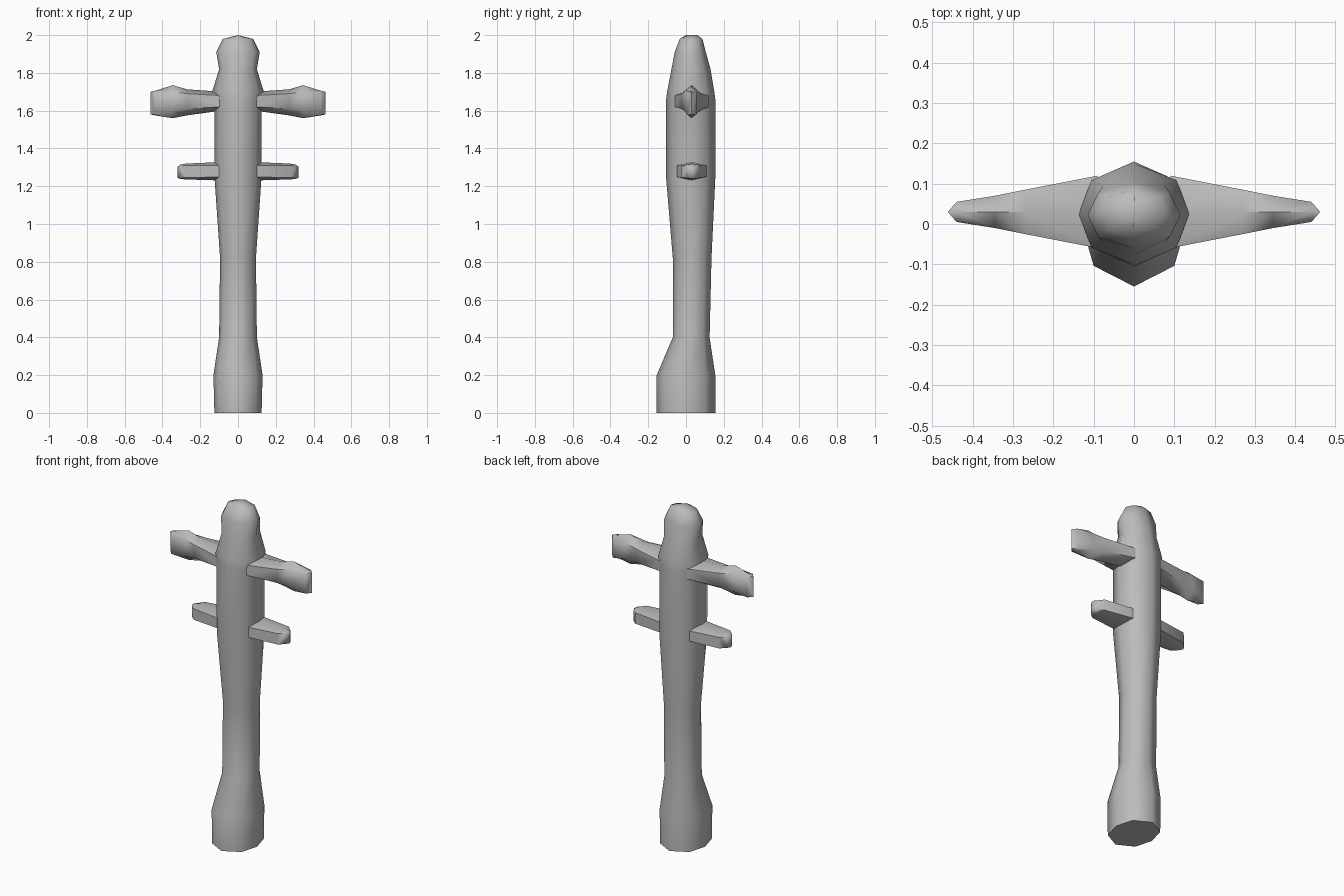
import bpy, bmesh, math

cube = bpy.data.objects.get("Cube")
if cube:
    bpy.data.objects.remove(cube)

MID_Y = 0.03

stone = bpy.data.materials.new("plain grey")
stone.use_nodes = True
stone.diffuse_color = (0.5, 0.5, 0.5, 1)
stone.node_tree.nodes["Principled BSDF"].inputs["Base Color"].default_value = (0.5, 0.5, 0.5, 1)


def loft(name, rings, cap_start=True):
    """Skin a list of equal-length point rings and cap the ends."""
    bm = bmesh.new()
    loops = [[bm.verts.new(p) for p in ring] for ring in rings]
    count = len(rings[0])
    for a, b in zip(loops, loops[1:]):
        for i in range(count):
            j = (i + 1) % count
            bm.faces.new((a[i], a[j], b[j], b[i]))
    if cap_start:
        bm.faces.new(loops[0][::-1])
    bm.faces.new(loops[-1])
    bmesh.ops.remove_doubles(bm, verts=bm.verts, dist=0.0005)
    bmesh.ops.recalc_face_normals(bm, faces=bm.faces)
    mesh = bpy.data.meshes.new(name)
    bm.to_mesh(mesh)
    bm.free()
    mesh.materials.append(stone)
    obj = bpy.data.objects.new(name, mesh)
    bpy.context.collection.objects.link(obj)
    bpy.ops.object.select_all(action='DESELECT')
    obj.select_set(True)
    bpy.context.view_layer.objects.active = obj
    bpy.ops.object.shade_smooth_by_angle(angle=math.radians(60))
    return obj


def octagon(z, hw, front, back):
    """Horizontal body section with a pointed front and back."""
    c, h = (front + back) / 2, (back - front) / 2
    return [(0, front, z), (0.77 * hw, c - 0.67 * h, z), (hw, c, z),
            (0.77 * hw, c + 0.67 * h, z), (0, back, z),
            (-0.77 * hw, c + 0.67 * h, z), (-hw, c, z),
            (-0.77 * hw, c - 0.67 * h, z)]


def hexagon(x, hy, bottom, low, high, top):
    """Arm section with upright sides and a ridge above and below."""
    return [(x, MID_Y, bottom), (x, MID_Y - hy, low), (x, MID_Y - hy, high),
            (x, MID_Y, top), (x, MID_Y + hy, high), (x, MID_Y + hy, low)]


# Body from flared foot to head: height, half width, front, back
body = [(0, 0.125, -0.155, 0.155), (0.2, 0.13, -0.155, 0.155),
        (0.4, 0.1, -0.07, 0.125), (0.82, 0.095, -0.07, 0.135),
        (1.24, 0.124, -0.105, 0.155), (1.66, 0.125, -0.105, 0.155),
        (1.7, 0.137, -0.1, 0.15), (1.82, 0.1, -0.077, 0.13),
        (1.91, 0.115, -0.06, 0.105), (1.98, 0.08, -0.033, 0.087),
        (2.0, 0.0, 0.0, 0.06)]
loft("body", [octagon(*r) for r in body])

# Arms: distance, half depth, bottom, low side, high side, top
upper_arm = [(0.09, 0.09, 1.60, 1.62, 1.68, 1.70),
             (0.27, 0.055, 1.575, 1.61, 1.69, 1.713),
             (0.345, 0.04, 1.56, 1.6, 1.7, 1.735),
             (0.44, 0.025, 1.575, 1.58, 1.7, 1.705),
             (0.462, 0.0, 1.58, 1.58, 1.7, 1.7)]
lower_arm = [(0.08, 0.08, 1.23, 1.25, 1.31, 1.328),
             (0.275, 0.053, 1.236, 1.245, 1.31, 1.32),
             (0.305, 0.025, 1.238, 1.245, 1.305, 1.315),
             (0.32, 0.0, 1.245, 1.247, 1.3, 1.303)]

for side, sign in (("left", 1), ("right", -1)):
    for name, rows in (("upper_arm", upper_arm), ("lower_arm", lower_arm)):
        loft(f"{side}_{name}", [hexagon(sign * r[0], *r[1:]) for r in rows], cap_start=False)
